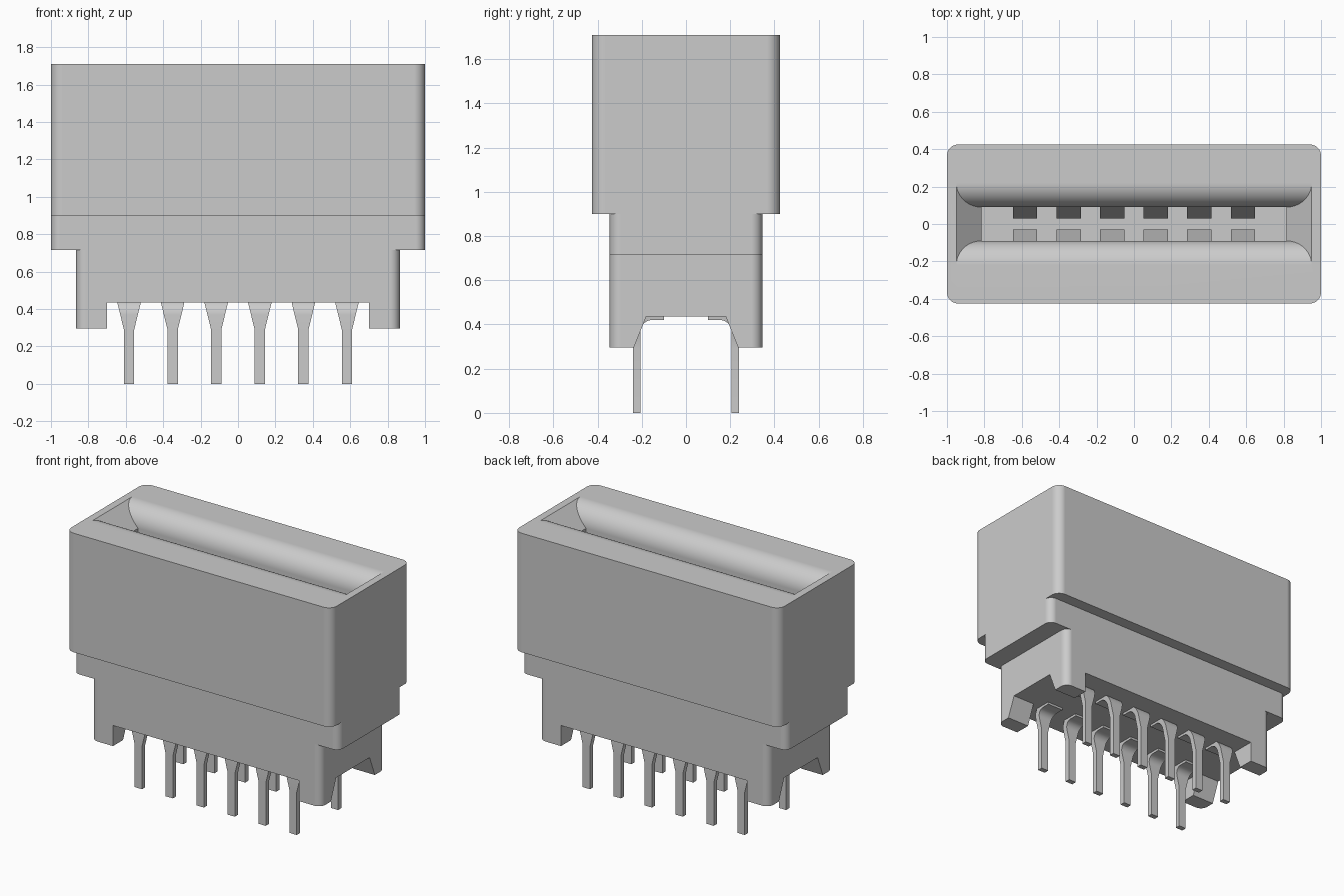
import bpy, bmesh
from math import sin, cos, pi, radians

cube = bpy.data.objects.get("Cube")
if cube:
    bpy.data.objects.remove(cube, do_unlink=True)

grey = bpy.data.materials.new("light grey")
colour = (0.6, 0.6, 0.6, 1)
grey.diffuse_color = colour
grey.use_nodes = True
grey.node_tree.nodes["Principled BSDF"].inputs["Base Color"].default_value = colour


def loft(name, rings):
    """Skin a closed solid through rings of equal point count."""
    bm = bmesh.new()
    rows = [[bm.verts.new(p) for p in ring] for ring in rings]
    n = len(rows[0])
    for a, b in zip(rows, rows[1:]):
        for i in range(n):
            j = (i + 1) % n
            bm.faces.new((a[i], a[j], b[j], b[i]))
    bm.faces.new(rows[0][::-1])
    bm.faces.new(rows[-1])
    bmesh.ops.recalc_face_normals(bm, faces=bm.faces)
    mesh = bpy.data.meshes.new(name)
    bm.to_mesh(mesh)
    bm.free()
    mesh.materials.append(grey)
    obj = bpy.data.objects.new(name, mesh)
    bpy.context.collection.objects.link(obj)
    return obj


def rounded_block(name, hx, hy, z0, z1, r, steps=8):
    """Upright block with rounded vertical edges."""
    outline = []
    for k, (sx, sy) in enumerate(((1, 1), (-1, 1), (-1, -1), (1, -1))):
        for i in range(steps + 1):
            a = (k + i / steps) * pi / 2
            outline.append((sx * (hx - r) + r * cos(a), sy * (hy - r) + r * sin(a)))
    return loft(name, [[(x, y, z) for x, y in outline] for z in (z0, z1)])


def rect(hx, hy, z):
    return [(hx, hy, z), (-hx, hy, z), (-hx, -hy, z), (hx, -hy, z)]


def cut(obj, cutter):
    mod = obj.modifiers.new("cut", "BOOLEAN")
    mod.operation = "DIFFERENCE"
    mod.solver = "EXACT"
    mod.object = cutter
    cutter.hide_render = True
    cutter.hide_set(True)


def smooth(obj):
    bpy.ops.object.select_all(action="DESELECT")
    obj.select_set(True)
    bpy.context.view_layer.objects.active = obj
    # Bake the cuts first so that smoothing sees the final edges
    for mod in list(obj.modifiers):
        bpy.ops.object.modifier_apply(modifier=mod.name)
    bpy.ops.object.shade_smooth_by_angle(angle=radians(30))
    obj.modifiers.new("flat faces", "WEIGHTED_NORMAL").keep_sharp = True


# Three stacked housing sections
top, step, foot = 1.71, 0.9, 0.715
shell = rounded_block("upper_housing", 1, 0.425, step, top, 0.06)
collar = rounded_block("middle_collar", 1, 0.345, foot, step, 0.05)
base = rounded_block("lower_base", 0.865, 0.345, 0.295, foot, 0.05)

# Card slot with rounded long lips and sloping ends
lip = 0.13
slot_rings = [rect(0.95, 0.22, top + 0.1)]
for i in range(13):
    a = i / 12 * pi / 2
    slot_rings.append(rect(0.95 - 0.135 * (1 - cos(a)), 0.22 - lip * sin(a),
                           top - lip * (1 - cos(a))))
slot_rings.append(rect(0.815, 0.09, foot - 0.1))
slot = loft("slot_cutter", slot_rings)
cut(shell, slot)
cut(collar, slot)

# Open underside between the end legs, and the arch through each leg
belly = 0.435
cut(base, loft("underside_cutter", [rect(0.7, 1, 0.1), rect(0.7, 1, belly)]))
arch = [(-0.25, 0.26), (0.25, 0.26), (0.18, belly), (-0.18, belly)]
cut(base, loft("arch_cutter", [[(x, y, z) for y, z in arch] for x in (-1.2, 1.2)]))

for part in (shell, collar, base):
    smooth(part)


def pin_ring(x, side, inner, outer):
    """Cross-section of a pin, widening towards the underside."""
    ring = []
    for (y, z), s in ((inner, -1), (inner, 1), (outer, 1), (outer, -1)):
        grow = min(max((z - 0.29) / (belly - 0.29), 0), 1)
        ring.append((x + s * (0.0275 + 0.0355 * grow), side * y, z))
    return ring


# Two rows of solder pins with their spring contacts in the slot
for side, row in ((-1, "front"), (1, "back")):
    for n in range(6):
        x = (n - 2.5) * 0.233
        path = [((0.205, z), (0.24, z)) for z in (0, 0.29)]
        for i in range(7):
            a = i / 6 * pi / 2
            path.append(tuple((0.155 + r * cos(a), 0.37 + r * sin(a)) for r in (0.05, 0.085)))
        path.append(((0.1, 0.42), (0.1, 0.455)))
        pin = loft(f"{row}_pin_{n + 1}", [pin_ring(x, side, *p) for p in path])
        smooth(pin)
        spring = [(0.1, 1.42), (0.03, 1.15), (0.03, 1.08), (0.1, 0.75)]
        loft(f"{row}_contact_{n + 1}",
             [[(x + w, side * y, z) for y, z in spring] for w in (-0.065, 0.065)])
